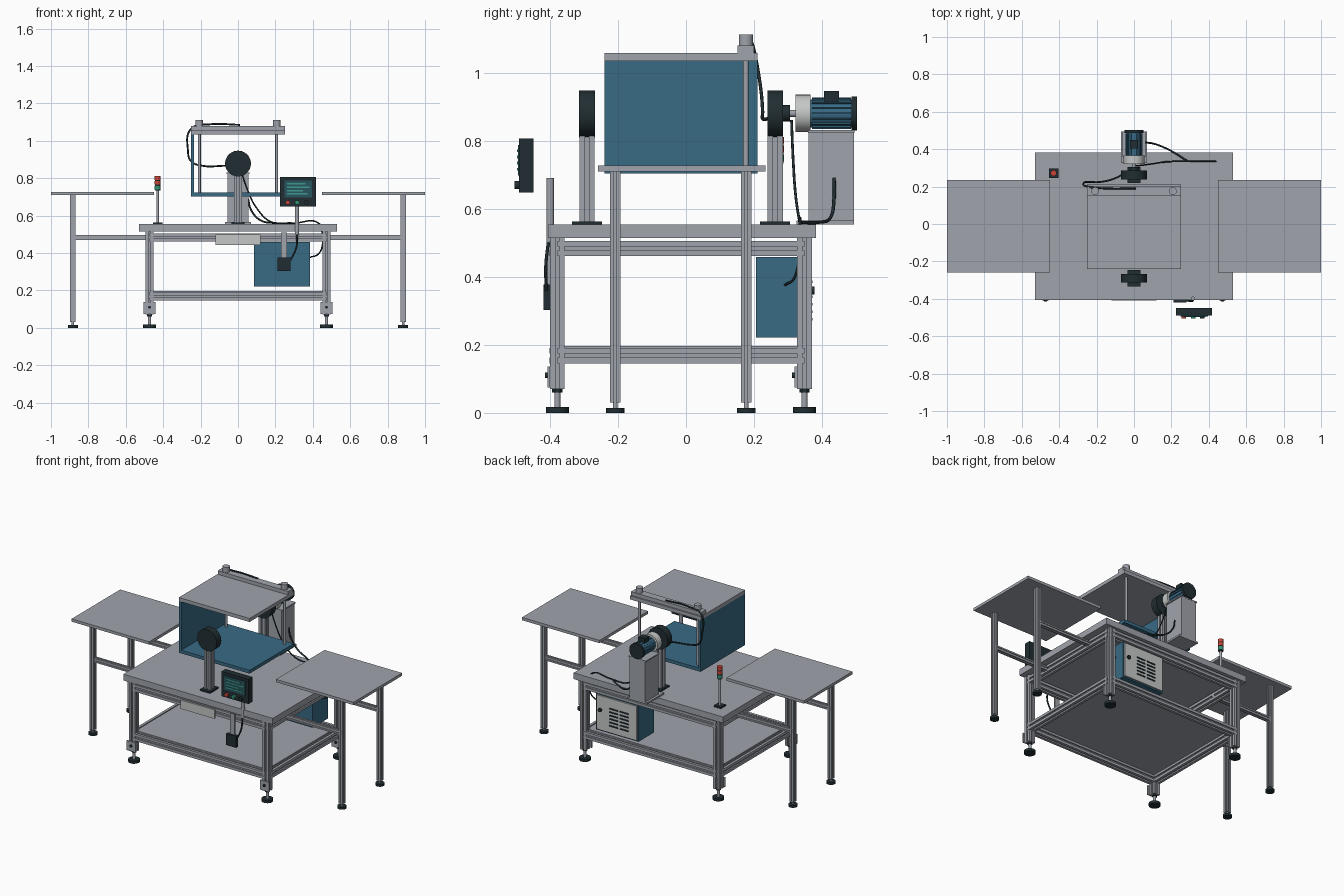
import bpy, bmesh, math
from mathutils import Matrix, Vector

cube = bpy.data.objects.get("Cube")
if cube:
    bpy.data.objects.remove(cube, do_unlink=True)


def material(name, r, g, b):
    m = bpy.data.materials.new(name)
    m.use_nodes = True
    m.diffuse_color = (r, g, b, 1)
    m.node_tree.nodes["Principled BSDF"].inputs["Base Color"].default_value = (r, g, b, 1)
    return m


GREY = material("aluminium grey", .35, .37, .41)
LIGHT = material("light grey", .56, .57, .57)
BLUE = material("steel blue", .04, .145, .235)
BLACK = material("near black", .015, .027, .032)
SCREEN = material("screen teal", .02, .09, .11)
TEXT = material("screen text green", .05, .32, .28)
RED = material("signal red", .6, .06, .04)
GREEN = material("signal green", .03, .3, .17)

TURN = {"x": Matrix.Rotation(math.pi / 2, 3, "Y"),
        "y": Matrix.Rotation(-math.pi / 2, 3, "X"),
        "z": Matrix.Identity(3)}


def finish(name, bm, mat, smooth=False):
    bmesh.ops.recalc_face_normals(bm, faces=bm.faces)
    mesh = bpy.data.meshes.new(name)
    bm.to_mesh(mesh)
    bm.free()
    mesh.materials.append(mat)
    if smooth:
        for p in mesh.polygons:
            p.use_smooth = True
        mesh.set_sharp_from_angle(angle=math.radians(35))
    ob = bpy.data.objects.new(name, mesh)
    bpy.context.collection.objects.link(ob)
    return ob


def box(name, mat, xs, ys, zs):
    """Block given by its (low, high) range on each axis."""
    bm = bmesh.new()
    bmesh.ops.create_cube(bm, size=1)
    for v in bm.verts:
        v.co = [(a + b) / 2 + c * (b - a) for c, (a, b) in zip(v.co, (xs, ys, zs))]
    return finish(name, bm, mat)


def around(c, half):
    return (c - half, c + half)


def rod(name, mat, start, length, r, axis="z", sides=32):
    """Cylinder from a start point along an axis."""
    bm = bmesh.new()
    bmesh.ops.create_cone(bm, cap_ends=True, segments=sides, radius1=r, radius2=r, depth=length)
    for v in bm.verts:
        v.co = TURN[axis] @ (v.co + Vector((0, 0, length / 2))) + Vector(start)
    return finish(name, bm, mat, True)


def extrusion(name, start, length, size, axis="z"):
    """Slotted square profile from a start point along an axis."""
    h, s, d = size / 2, size * .13, size * .2
    quarter = [(h, -h), (h, -s), (h - d, -s), (h - d, s), (h, s)]
    bm = bmesh.new()
    verts = []
    for k in range(4):
        turn = Matrix.Rotation(k * math.pi / 2, 2)
        for p in quarter:
            q = turn @ Vector(p)
            verts.append(bm.verts.new((q.x, q.y, 0)))
    face = bm.faces.new(verts)
    top = bmesh.ops.extrude_face_region(bm, geom=[face])["geom"]
    for v in top:
        if isinstance(v, bmesh.types.BMVert):
            v.co.z = length
    for v in bm.verts:
        v.co = TURN[axis] @ v.co + Vector(start)
    return finish(name, bm, GREY)


def cable(name, points, r=.005):
    curve = bpy.data.curves.new(name, "CURVE")
    curve.dimensions = "3D"
    curve.bevel_depth, curve.bevel_resolution, curve.resolution_u = r, 2, 8
    spline = curve.splines.new("BEZIER")
    spline.bezier_points.add(len(points) - 1)
    for bp, p in zip(spline.bezier_points, points):
        bp.co = p
        bp.handle_left_type = bp.handle_right_type = "AUTO"
    curve.materials.append(BLACK)
    bpy.context.collection.objects.link(bpy.data.objects.new(name, curve))


# Main table
LX, FY, BY = .473, -.378, .348
box("table_top", GREY, (-.53, .53), (-.405, .382), (.514, .554))
box("lower_shelf", GREY, (-.465, .465), (-.37, .34), (.188, .197))
for y in (FY, BY):
    for x in (-LX, LX):
        extrusion("table_leg", (x, y, .07), .444, .043)
        rod("foot_stem", GREY, (x, y, .01), .07, .009)
        rod("foot_pad", BLACK, (x, y, 0), .017, .034)
        rod("foot_nut", BLACK, (x, y, .06), .012, .015, sides=6)
        box("foot_bracket", GREY, around(x, .032), (y - .029, y - .021), (.075, .137))
        rod("bracket_bolt", BLACK, (x, y - .037, .11), .01, .008, "y", 12)
    for z in (.168, .483):
        extrusion("long_rail", (-LX, y, z), 2 * LX, .045, "x")
for x in (-LX, LX):
    for z in (.168, .483):
        extrusion("cross_rail", (x, FY, z), BY - FY, .045, "y")
box("front_plate", LIGHT, (-.12, .12), (-.409, -.4), (.443, .5))

# Side tables
for s in (-1, 1):
    box("side_table_top", GREY, sorted((s * .45, s)), (-.258, .234), (.709, .727))
    for y in (-.208, .177):
        extrusion("side_table_leg", (s * .883, y, .03), .68, .03)
        rod("side_foot_stem", GREY, (s * .883, y, .01), .03, .007, sides=16)
        rod("side_foot_pad", BLACK, (s * .883, y, 0), .014, .027)
        extrusion("side_table_rail", (.45 if s > 0 else -.883, y, .483), .433, .026, "x")

# Open rotating frame
box("frame_floor", BLUE, (-.25, .25), (-.24, .21), (.703, .724))
box("frame_wall", BLUE, (-.25, -.234), (-.24, .21), (.724, 1.034))
box("frame_roof", GREY, (-.252, .25), (-.24, .21), (1.034, 1.057))
box("clamp_bar", GREY, (-.25, .25), (.152, .2), (1.057, 1.08))
for x in (-.207, .207):
    rod("guide_post", GREY, (x, .176, .72), .34, .008)
    rod("post_collar", GREY, (x, .176, 1.08), .032, .021)

# Turning discs on columns
for y in (-.291, .262):
    box("column_base", BLACK, around(0, .036), around(y, .044), (.554, .563))
    extrusion("column", (0, y, .56), .26, .045)
    rod("bearing_disc", BLACK, (0, y - .023, .878), .046, .069, "y", 48)
AXIS = .88
rod("drive_hub", BLACK, (0, .285, AXIS), .021, .024, "y")
rod("drive_shaft", GREY, (0, .3, AXIS), .03, .01, "y")

# Motor and its tower
box("tower_base", GREY, around(0, .07), (.325, .494), (.554, .565))
box("motor_tower", GREY, around(0, .056), (.36, .494), (.565, .825))
box("tower_cap", GREY, around(0, .062), (.358, .495), (.823, .831))
rod("gearbox", LIGHT, (0, .322, AXIS), .044, .055, "y")
rod("motor_body", BLUE, (0, .366, AXIS), .122, .041, "y")
rod("motor_end", BLACK, (0, .487, AXIS), .016, .05, "y")
for k in range(16):
    fin = box("motor_fin", BLUE, (.038, .046), (.37, .485), (-.002, .002))
    fin.location.z = AXIS
    fin.rotation_euler.y = k * math.pi / 8
box("terminal_box", BLACK, around(0, .022), (.405, .45), (.915, .946))

# Control cabinet
box("cabinet", BLUE, (.085, .385), (.205, .36), (.222, .458))
box("cabinet_door", LIGHT, (.093, .377), (.36, .368), (.23, .45))
for col in (.18, .255):
    for k in range(6):
        box("vent_slit", BLACK, around(col, .03), (.367, .372), around(.275 + k * .022, .004))
rod("door_lock", BLACK, (.35, .366, .36), .012, .012, "y", 16)

# Operator panel
rod("panel_post", GREY, (.315, -.399, .5), .19, .011)
box("panel_case", BLACK, (.225, .417), (-.49, -.448), (.648, .806))
box("panel_screen", SCREEN, (.248, .395), (-.494, -.489), (.698, .787))
for k, w in enumerate((.1, .12, .085, .11)):
    box("screen_line", TEXT, (.262, .262 + w), (-.497, -.493), around(.77 - k * .018, .004))
for x, m in ((.266, RED), (.316, GREEN), (.366, BLACK)):
    rod("panel_button", m, (x, -.504, .67), .016, .012, "y", 20)

# Socket box under the table edge
box("socket_bracket", GREY, (.23, .262), (-.409, -.4), (.375, .51))
box("socket_box", BLACK, (.21, .28), (-.419, -.398), (.303, .377))

# Signal tower
SX, SY = -.43, .272
box("signal_base", BLACK, around(SX, .025), around(SY, .025), (.554, .563))
rod("signal_pole", GREY, (SX, SY, .56), .18, .007, sides=16)
for k, m in enumerate((GREEN, RED, RED)):
    rod("signal_ring", BLACK, (SX, SY, .733 + k * .026), .006, .015)
    rod("signal_lamp", m, (SX, SY, .739 + k * .026), .02, .016)

# Cables
cable("motor_cable", [(.054, .435, .69), (.07, .435, .63), (.12, .425, .575),
                      (.2, .39, .56), (.285, .337, .56)])
cable("hub_cable", [(.01, .31, .86), (.05, .315, .74), (.1, .322, .64), (.18, .333, .565),
                    (.3, .335, .56), (.43, .335, .56), (.45, .335, .5), (.435, .32, .4),
                    (.38, .29, .375)], .004)
cable("frame_cable", [(.01, .19, 1.085), (-.15, .19, 1.088), (-.25, .2, 1.065),
                      (-.268, .22, .95), (-.25, .225, .89), (-.18, .225, .865),
                      (-.1, .245, .865), (-.04, .28, .87)])
cable("panel_cable", [(.315, -.405, .5), (.312, -.412, .43), (.28, -.41, .36)])
